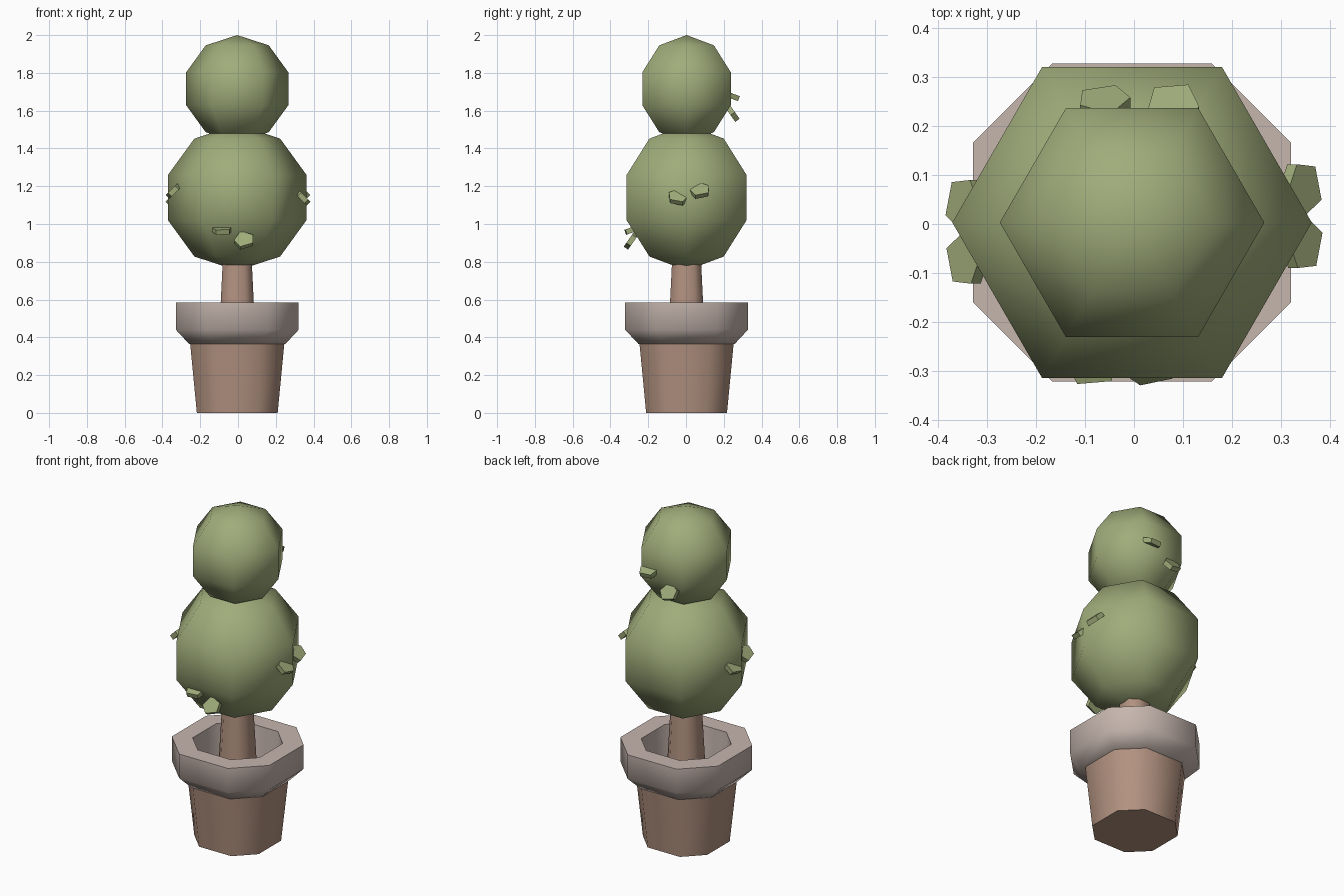
import bpy, bmesh
from math import sin, cos, pi, radians
from mathutils import Matrix, Vector

if "Cube" in bpy.data.objects:
    bpy.data.objects.remove(bpy.data.objects["Cube"], do_unlink=True)

CENTRE = Vector((-0.004, 0.003, 0))


def material(name, colour):
    mat = bpy.data.materials.new(name)
    mat.use_nodes = True
    mat.diffuse_color = (*colour, 1)
    mat.node_tree.nodes["Principled BSDF"].inputs["Base Color"].default_value = (*colour, 1)
    return mat


green = material("leaf green", (0.352, 0.413, 0.195))
clay = material("clay brown", (0.445, 0.287, 0.216))
stone = material("pale rim", (0.565, 0.468, 0.423))

# Unit outlines: chamfered square for the pot, hexagon for the foliage
OCTAGON = [(1, -.5), (1, .5), (.5, 1), (-.5, 1), (-1, .5), (-1, -.5), (-.5, -1), (.5, -1)]
HEXAGON = [(cos(i * pi / 3), sin(i * pi / 3)) for i in range(6)]


def finish(name, bm, mat, angle):
    bmesh.ops.recalc_face_normals(bm, faces=bm.faces)
    mesh = bpy.data.meshes.new(name)
    bm.to_mesh(mesh)
    bm.free()
    mesh.materials.append(mat)
    obj = bpy.data.objects.new(name, mesh)
    bpy.context.collection.objects.link(obj)
    if angle:
        bpy.ops.object.select_all(action='DESELECT')
        obj.select_set(True)
        bpy.context.view_layer.objects.active = obj
        bpy.ops.object.shade_smooth_by_angle(angle=radians(angle))
    return obj


def loft(name, outline, profile, mat, angle=60, closed=False):
    """Stack scaled copies of an outline; profile holds (size, height)."""
    bm = bmesh.new()
    rings = [[bm.verts.new(CENTRE + Vector((x * r, y * r, z))) for x, y in outline]
             for r, z in profile]
    pairs = list(zip(rings, rings[1:]))
    if closed:
        pairs.append((rings[-1], rings[0]))
    else:
        bm.faces.new(rings[0])
        bm.faces.new(rings[-1])
    n = len(outline)
    for low, high in pairs:
        for i in range(n):
            j = (i + 1) % n
            bm.faces.new((low[i], low[j], high[j], high[i]))
    return finish(name, bm, mat, angle)


def ball(name, radius, height):
    """Five-band hexagonal sphere with single-point poles."""
    bm = bmesh.new()
    rings = []
    for k in range(1, 5):
        a = k * pi / 5
        rings.append([bm.verts.new(CENTRE + Vector((x * radius * sin(a), y * radius * sin(a),
                                                    height + radius * cos(a))))
                      for x, y in HEXAGON])
    top = bm.verts.new(CENTRE + Vector((0, 0, height + radius)))
    bottom = bm.verts.new(CENTRE + Vector((0, 0, height - radius)))
    for i in range(6):
        j = (i + 1) % 6
        bm.faces.new((top, rings[0][i], rings[0][j]))
        bm.faces.new((bottom, rings[-1][j], rings[-1][i]))
        for up, down in zip(rings, rings[1:]):
            bm.faces.new((up[i], down[i], down[j], up[j]))
    return finish(name, bm, green, 80)


def leaf(name, place, turn, tilt, roll):
    """Thick five-sided leaf, tilted outward and turned round the trunk."""
    shape = [(-.035, -.045), (.035, -.045), (.053, .005), (0, .05), (-.053, .005)]
    bm = bmesh.new()
    face = bm.faces.new([bm.verts.new((x, y, -.014)) for x, y in shape])
    extruded = bmesh.ops.extrude_face_region(bm, geom=[face])["geom"]
    bmesh.ops.translate(bm, vec=(0, 0, .028),
                        verts=[v for v in extruded if isinstance(v, bmesh.types.BMVert)])
    bm.transform(Matrix.Translation(place)
                 @ Matrix.Rotation(radians(turn), 4, 'Z')
                 @ Matrix.Rotation(radians(tilt), 4, 'X')
                 @ Matrix.Rotation(radians(roll), 4, 'Z'))
    return finish(name, bm, green, 0)


# Pot, hollow rim and trunk
loft("pot", OCTAGON, [(.214, 0), (.25, .375)], clay)
loft("pot_rim", OCTAGON,
     [(.255, .365), (.325, .44), (.325, .585), (.222, .585), (.21, .365)], stone, closed=True)
loft("trunk", OCTAGON, [(.098, .37), (.074, .86)], clay)

# Foliage balls
ball("lower_foliage", .386, 1.14)
ball("upper_foliage", .284, 1.716)

# Leaf pairs: place, turn, tilt, roll
leaf("front_leaf_upper", (-.085, -.277, .972), 0, 20, 5)
leaf("front_leaf_lower", (.03, -.287, .917), 0, 55, 20)
leaf("back_leaf_upper", (.08, .235, 1.68), 180, 20, 5)
leaf("back_leaf_lower", (-.06, .242, 1.592), 180, 55, 15)
for side, sign, turn in (("left", 1, 90), ("right", -1, 270)):
    leaf(side + "_leaf_lower", (sign * .338, -sign * .04, 1.145), turn, 45, -15)
    leaf(side + "_leaf_upper", (sign * .336, sign * .072, 1.18), turn, 45, 15)
